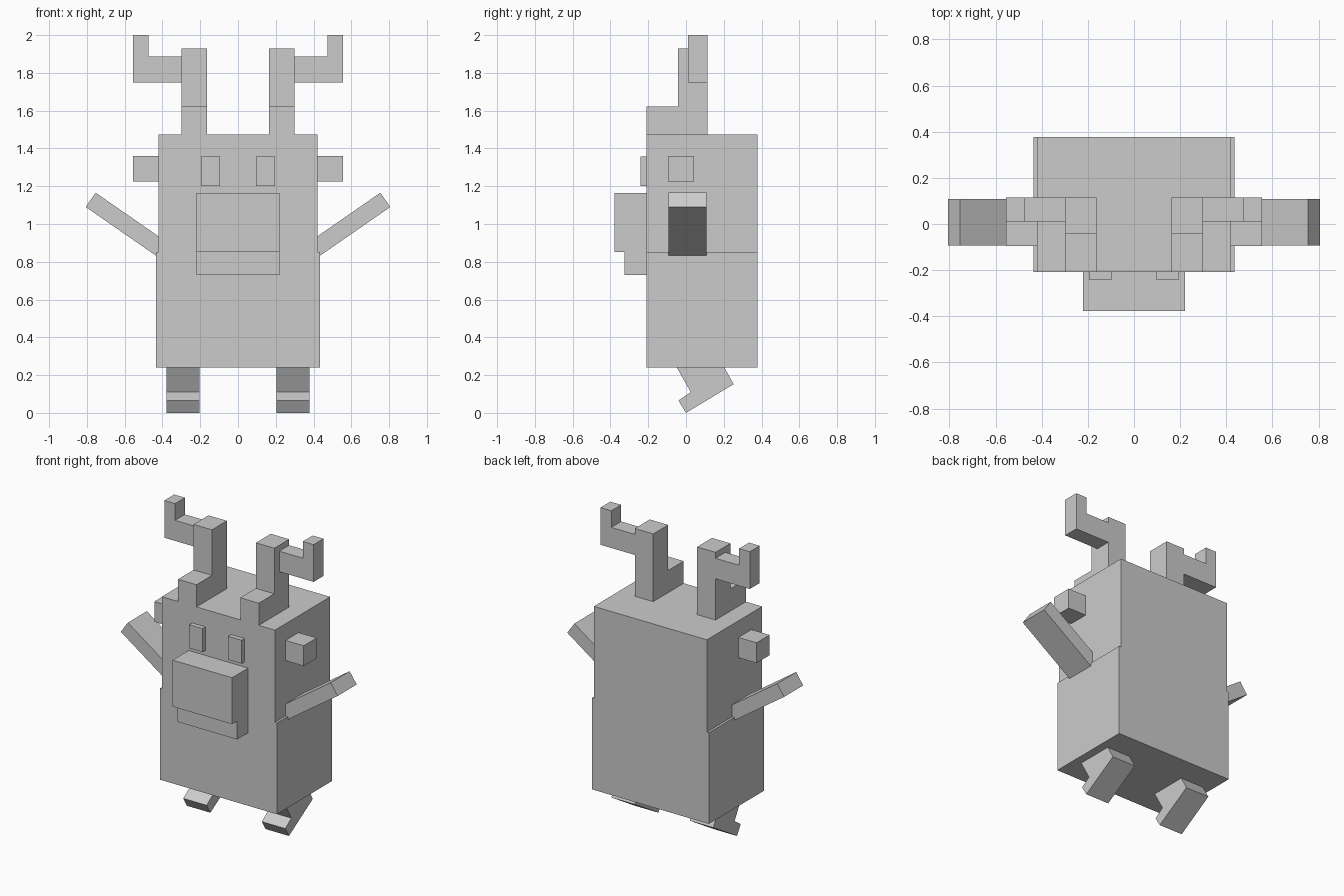
import bpy, bmesh
from mathutils import Vector

cube = bpy.data.objects.get("Cube")
if cube:
    bpy.data.objects.remove(cube, do_unlink=True)

GREY = (0.6, 0.6, 0.6, 1.0)
grey = bpy.data.materials.new("plain_grey")
grey.use_nodes = True
grey.diffuse_color = GREY
grey.node_tree.nodes["Principled BSDF"].inputs["Base Color"].default_value = GREY


def prism(name, outline, depth):
    """Extrude a closed outline of 3D points along a depth vector."""
    bm = bmesh.new()
    face = bm.faces.new([bm.verts.new(p) for p in outline])
    ext = bmesh.ops.extrude_face_region(bm, geom=[face], use_keep_orig=True)
    verts = [g for g in ext["geom"] if isinstance(g, bmesh.types.BMVert)]
    bmesh.ops.translate(bm, vec=Vector(depth), verts=verts)
    bmesh.ops.recalc_face_normals(bm, faces=bm.faces)
    mesh = bpy.data.meshes.new(name)
    bm.to_mesh(mesh)
    bm.free()
    mesh.materials.append(grey)
    obj = bpy.data.objects.new(name, mesh)
    bpy.context.collection.objects.link(obj)
    return obj


def box(name, x, y, z):
    """Axis-aligned block given its ranges."""
    outline = [(x[0], y[0], z[0]), (x[1], y[0], z[0]),
               (x[1], y[0], z[1]), (x[0], y[0], z[1])]
    return prism(name, outline, (0, y[1] - y[0], 0))


FRONT, BACK = -0.208, 0.378

# Body and head blocks
box("lower_body", (-0.435, 0.435), (FRONT, BACK), (0.24, 0.853))
box("head", (-0.42, 0.42), (FRONT, BACK), (0.853, 1.473))

# Muzzle and jaw
box("muzzle", (-0.221, 0.221), (-0.378, FRONT), (0.853, 1.165))
box("jaw", (-0.221, 0.221), (-0.325, FRONT), (0.73, 0.853))

# Paired parts
for side, s in (("left", 1), ("right", -1)):
    def pair(name, x, y, z):
        box(f"{side}_{name}", (s * x[0], s * x[1]), y, z)

    pair("eye", (0.095, 0.195), (-0.24, FRONT), (1.2, 1.357))
    pair("ear", (0.42, 0.555), (-0.095, 0.043), (1.225, 1.361))

    # Antler: foot, upright, side branch and raised tip
    pair("antler_base", (0.163, 0.3), (FRONT, 0.115), (1.473, 1.622))
    pair("antler_upright", (0.163, 0.3), (-0.043, 0.115), (1.622, 1.928))
    pair("antler_branch", (0.3, 0.475), (0.01, 0.115), (1.75, 1.888))
    pair("antler_tip", (0.475, 0.555), (0.01, 0.115), (1.75, 2.0))

    # Raised arm, a slanted bar
    along, across = Vector((0.822, 0, 0.57)), Vector((-0.57, 0, 0.822))
    tip = Vector((0.806, -0.093, 1.09))
    root = tip - along * 0.48
    arm = [root, tip, tip + across * 0.092, root + across * 0.092]
    prism(f"{side}_arm", [(s * p.x, p.y, p.z) for p in arm], (0, 0.202, 0))

    # Bent leg with a tilted foot
    leg = [(-0.06, 0.26), (0.025, 0.11), (-0.04, 0.065),
           (0.0, 0.0), (0.252, 0.152), (0.192, 0.26)]
    prism(f"{side}_leg", [(s * 0.205, y, z) for y, z in leg], (s * 0.174, 0, 0))
